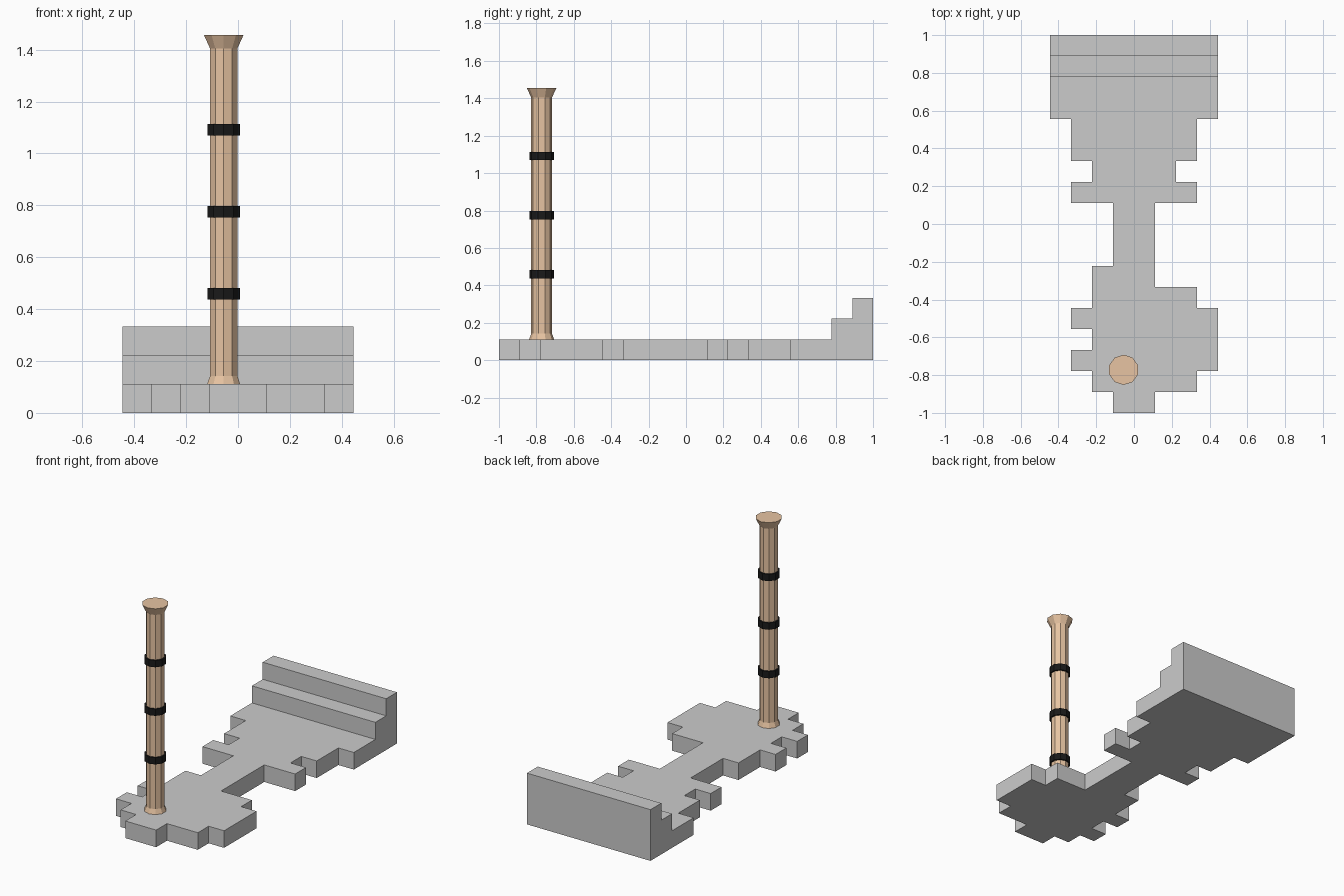
import bpy, bmesh
from math import sin, cos, pi

if "Cube" in bpy.data.objects:
    bpy.data.objects.remove(bpy.data.objects["Cube"])

U = 1 / 9                       # block size of the stone base
CX, CY, SIDES = -0.055, -0.772, 10


def finish(bm, name, color=None):
    bmesh.ops.recalc_face_normals(bm, faces=bm.faces)
    mesh = bpy.data.meshes.new(name)
    bm.to_mesh(mesh)
    bm.free()
    obj = bpy.data.objects.new(name, mesh)
    bpy.context.collection.objects.link(obj)
    if color:
        mat = bpy.data.materials.get(color[0]) or bpy.data.materials.new(color[0])
        mat.diffuse_color = color[1]
        mat.use_nodes = True
        mat.node_tree.nodes["Principled BSDF"].inputs["Base Color"].default_value = mat.diffuse_color
        mesh.materials.append(mat)
    return obj


def lathe(name, profile, color, capped=False):
    bm = bmesh.new()
    rings = [[bm.verts.new((CX + r * sin(2 * pi * i / SIDES),
                            CY + r * cos(2 * pi * i / SIDES), z))
              for i in range(SIDES)] for r, z in profile]
    for a, b in zip(rings, rings[1:]):
        for i in range(SIDES):
            j = (i + 1) % SIDES
            bm.faces.new((a[i], a[j], b[j], b[i]))
    if capped:
        bm.faces.new(rings[0])
        bm.faces.new(rings[-1])
    return finish(bm, name, color)


# stone base: rows of (start y, left x, right x) in blocks, front to back
rows = [(-9, -1, 1), (-8, -2, 3), (-7, -3, 4), (-6, -2, 4), (-5, -3, 4),
        (-4, -2, 3), (-3, -2, 1), (-2, -1, 1), (1, -3, 3), (2, -2, 2),
        (3, -3, 3), (5, -4, 4), (9, 0, 0)]
bm = bmesh.new()
grid = {}


def vert(x, y):
    if (x, y) not in grid:
        grid[x, y] = bm.verts.new((x * U, y * U, 0))
    return grid[x, y]


for (y0, left, right), (y1, _, _) in zip(rows, rows[1:]):
    for y in range(y0, y1):
        for x in range(left, right):
            bm.faces.new([vert(x, y), vert(x + 1, y),
                          vert(x + 1, y + 1), vert(x, y + 1)])

# raise the whole plan one block, then the two steps at the back
bmesh.ops.recalc_face_normals(bm, faces=bm.faces)
faces = bm.faces[:]
for level, y_min in enumerate((-9, 7, 8)):
    region = [f for f in faces if f.calc_center_median().y > y_min * U]
    new = bmesh.ops.extrude_face_region(bm, geom=region,
                                        use_keep_orig=(level == 0))["geom"]
    bmesh.ops.translate(bm, vec=(0, 0, U),
                        verts=[g for g in new if isinstance(g, bmesh.types.BMVert)])
    if level:
        bmesh.ops.delete(bm, geom=[f for f in region if f.is_valid], context="FACES")
    faces = [g for g in new if isinstance(g, bmesh.types.BMFace)]
bmesh.ops.recalc_face_normals(bm, faces=bm.faces)
bmesh.ops.dissolve_limit(bm, angle_limit=0.01, verts=bm.verts, edges=bm.edges)
finish(bm, "stone_base")

# wooden pillar with flared foot and head
WOOD = ("wood", (0.8, 0.55, 0.36, 1))
BLACK = ("black", (0.01, 0.01, 0.01, 1))
lathe("pillar", [(0.0667, U), (0.0556, 0.142), (0.0556, 1.405), (0.08, 1.456)],
      WOOD, capped=True)

# three black bands around the pillar
for i in range(3):
    z = 0.459 + 0.316 * i
    lathe(f"band_{i + 1}", [(0.0556, z - 0.022), (0.0657, z - 0.022),
                            (0.0657, z + 0.022), (0.0556, z + 0.022)], BLACK)
